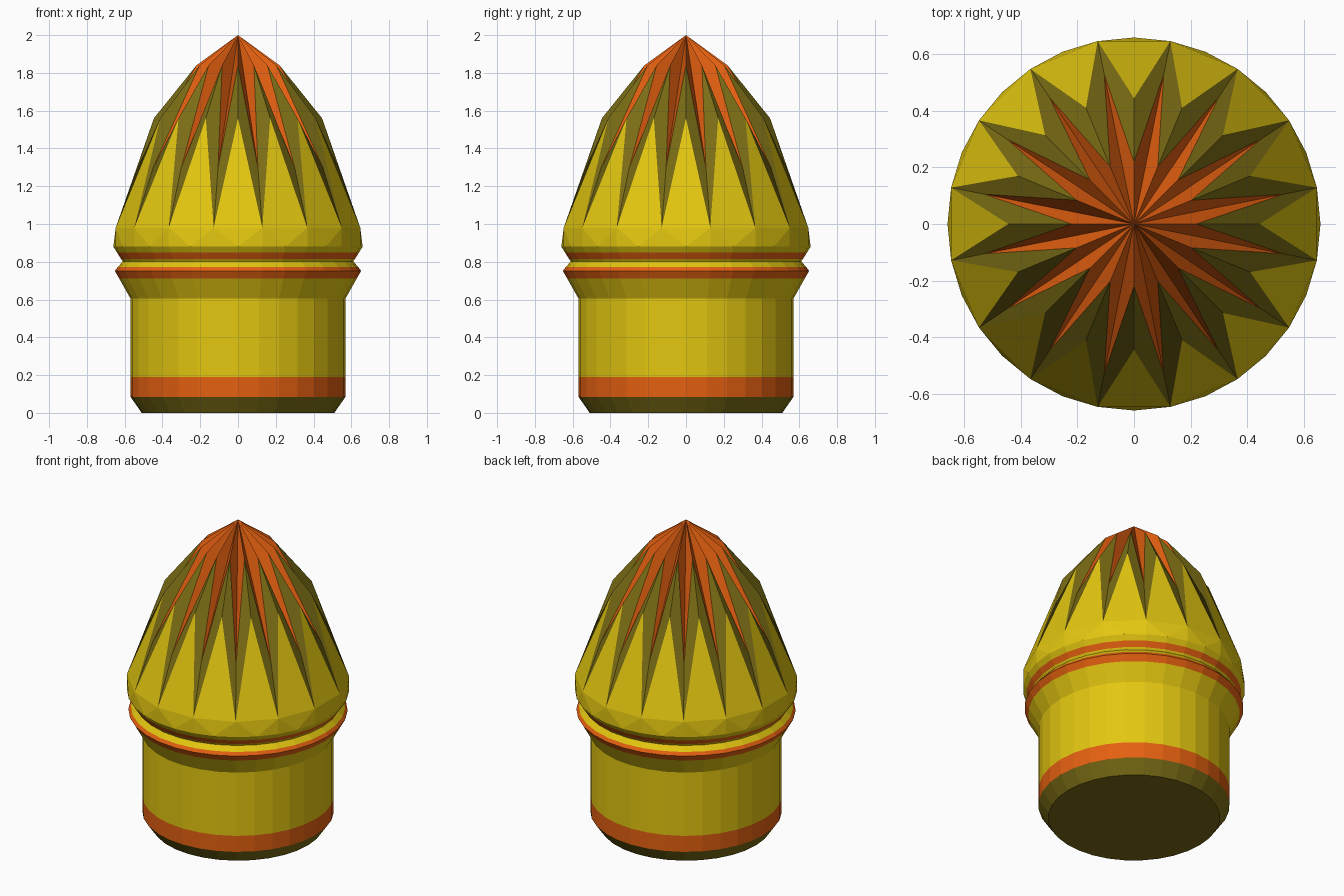
import bpy
import math

if "Cube" in bpy.data.objects:
    bpy.data.objects.remove(bpy.data.objects["Cube"])


def linear(c):
    c /= 255
    return c / 12.92 if c <= 0.04045 else ((c + 0.055) / 1.055) ** 2.4


def make_material(name, r, g, b):
    m = bpy.data.materials.new(name)
    m.diffuse_color = (linear(r), linear(g), linear(b), 1)
    m.use_nodes = True
    m.node_tree.nodes["Principled BSDF"].inputs["Base Color"].default_value = m.diffuse_color
    return m


MATERIALS = [make_material("yellow", 228, 199, 16),
             make_material("orange", 228, 96, 16),
             make_material("dark olive", 122, 108, 20)]
YELLOW, ORANGE, OLIVE = range(3)
SIDES = 32
STEP = 2 * math.pi / SIDES


def polar(r, i, z):
    return (r * math.cos(i * STEP), r * math.sin(i * STEP), z)


def make_object(name, verts, faces, colours):
    mesh = bpy.data.meshes.new(name)
    mesh.from_pydata(verts, [], faces)
    for m in MATERIALS:
        mesh.materials.append(m)
    for p, c in zip(mesh.polygons, colours):
        p.material_index = c
    mesh.update()
    obj = bpy.data.objects.new(name, mesh)
    bpy.context.collection.objects.link(obj)
    return obj


# Turned body: radius, height, colour of the band above each ring
profile = [(0.51, 0.0, OLIVE), (0.569, 0.085, ORANGE), (0.569, 0.19, YELLOW),
           (0.569, 0.605, YELLOW), (0.629, 0.712, ORANGE), (0.652, 0.752, ORANGE),
           (0.637, 0.772, YELLOW), (0.61, 0.802, YELLOW), (0.619, 0.815, ORANGE),
           (0.64, 0.848, YELLOW), (0.66, 0.88, YELLOW)]
verts = [polar(r, i, z) for r, z, _ in profile for i in range(SIDES)]
faces, colours = [list(reversed(range(SIDES)))], [OLIVE]
for k in range(len(profile) - 1):
    for i in range(SIDES):
        j = (i + 1) % SIDES
        a, b = k * SIDES, (k + 1) * SIDES
        faces.append((a + i, a + j, b + j, b + i))
        colours.append(profile[k][2])
make_object("turned_body", verts, faces, colours)

# Fluted crown: ridges on even steps, grooves on odd steps
verts = [polar(0.66, i, 0.88) for i in range(SIDES)]
verts += [polar(0.66, i, 0.98) if i % 2 else polar(0.445, i, 1.56) for i in range(SIDES)]
verts += [polar(0.54, i, 1.30) if i % 2 else polar(0.22, i, 1.84) for i in range(SIDES)]
verts.append((0, 0, 2))
apex = 3 * SIDES
faces, colours = [], []


def add(colour, *face):
    faces.append(face)
    colours.append(colour)


for i in range(0, SIDES, 2):
    left, right = (i - 1) % SIDES, i + 1
    low, mid = SIDES, 2 * SIDES
    # Yellow panel and its rim
    add(YELLOW, low + left, low + right, low + i)
    add(YELLOW, low + left, i, low + right)
    add(YELLOW, left, i, low + left)
    add(YELLOW, i, right, low + right)
    # Olive flutes on both sides of the ridge
    add(OLIVE, low + left, low + i, mid + i, mid + left)
    add(OLIVE, low + i, low + right, mid + right, mid + i)
    # Orange star
    add(ORANGE, mid + left, mid + i, apex)
    add(ORANGE, mid + i, mid + right, apex)
make_object("fluted_crown", verts, faces, colours)
